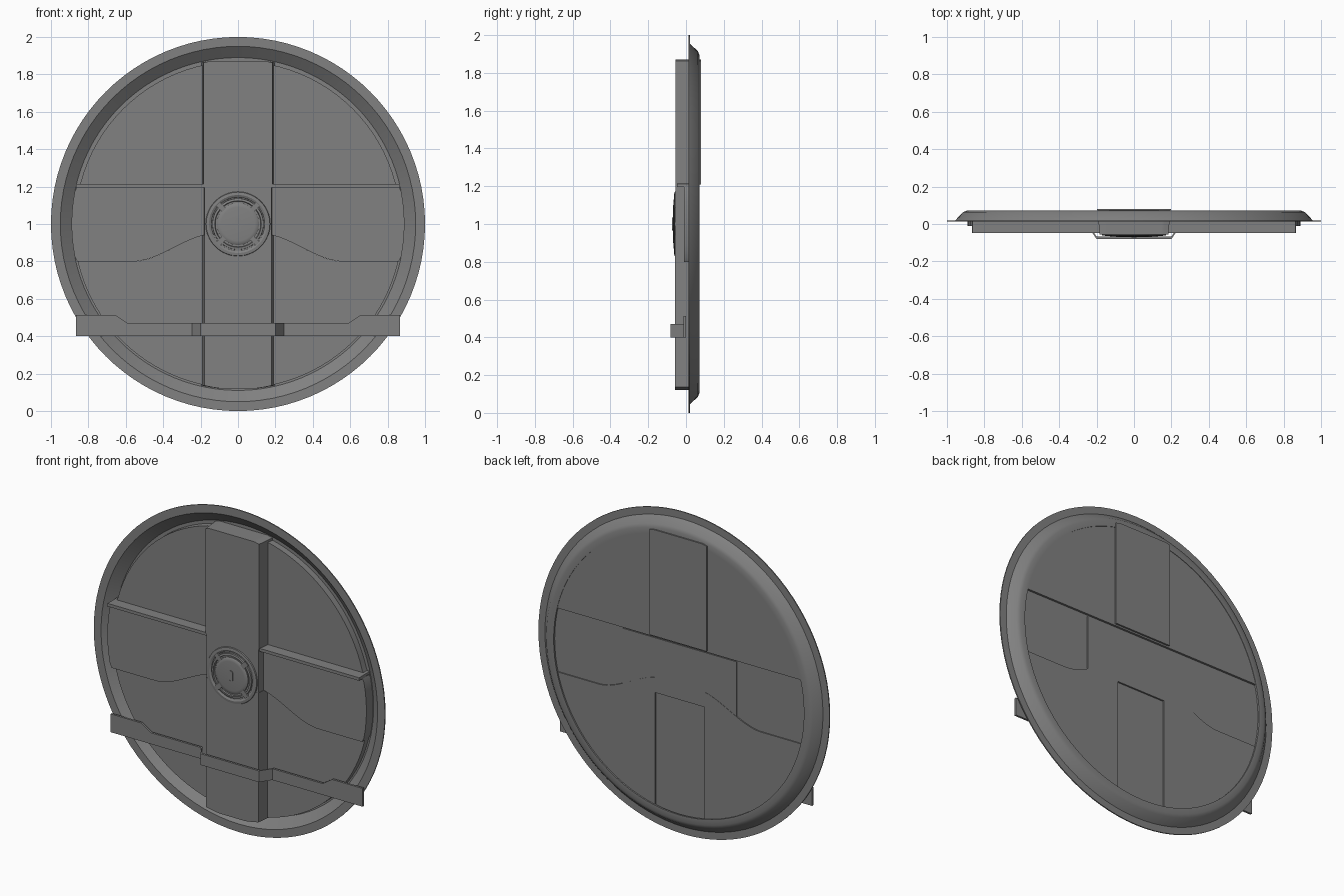
import bpy, bmesh, math

if "Cube" in bpy.data.objects:
    bpy.data.objects.remove(bpy.data.objects["Cube"])

metal = bpy.data.materials.new("grey_metal")
metal.diffuse_color = (0.22, 0.22, 0.22, 1)
metal.use_nodes = True
metal.node_tree.nodes["Principled BSDF"].inputs["Base Color"].default_value = metal.diffuse_color


def finish(name, bm, smooth=True):
    bmesh.ops.remove_doubles(bm, verts=bm.verts, dist=1e-5)
    bmesh.ops.recalc_face_normals(bm, faces=bm.faces)
    me = bpy.data.meshes.new(name)
    bm.to_mesh(me)
    bm.free()
    ob = bpy.data.objects.new(name, me)
    bpy.context.collection.objects.link(ob)
    me.materials.append(metal)
    if smooth:
        bpy.ops.object.select_all(action='DESELECT')
        bpy.context.view_layer.objects.active = ob
        ob.select_set(True)
        bpy.ops.object.shade_smooth_by_angle(angle=math.radians(30))
    return ob


def revolve(name, profile, closed=True, steps=96):
    """Spin (radius, y) points around the hatch axis at z = 1."""
    bm = bmesh.new()
    vs = [bm.verts.new((r, y, 1)) for r, y in profile]
    pairs = list(zip(vs, vs[1:])) + ([(vs[-1], vs[0])] if closed else [])
    edges = [bm.edges.new(p) for p in pairs]
    bmesh.ops.spin(bm, geom=vs + edges, cent=(0, 0, 1), axis=(0, 1, 0),
                   angle=math.tau, steps=steps)
    return finish(name, bm)


def slab(name, r, x0, x1, lo, hi, y0, y1, taper=1.0):
    """Part of a disc between x0..x1 and lo(x)..hi(x), from y0 (front) to y1."""
    n = 48
    bm = bmesh.new()
    cols = []
    for i in range(n + 1):
        # cosine spacing keeps the round ends smooth
        x = x0 + (x1 - x0) * (1 - math.cos(math.pi * i / n)) / 2
        c = math.sqrt(max(r * r - x * x, 0))
        a, b = max(lo(x), 1 - c), min(hi(x), 1 + c)
        b = max(a, b)
        cols.append([bm.verts.new(p) for p in (
            (x * taper, y0, a), (x * taper, y0, b), (x, y1, b), (x, y1, a))])
    for p, q in zip(cols, cols[1:]):
        for k in range(4):
            m = (k + 1) % 4
            bm.faces.new((p[k], p[m], q[m], q[k]))
    bm.faces.new(cols[0])
    bm.faces.new(cols[-1])
    bmesh.ops.dissolve_degenerate(bm, dist=1e-5, edges=bm.edges)
    return finish(name, bm)


def level(z):
    return lambda x: z


def sweep(x):
    """Curved lower edge of the cross band."""
    t = min(max((abs(x) - 0.12) / 0.44, 0), 1)
    return 0.95 - 0.15 * t * t * (3 - 2 * t)


# Flanged rim: thin lip, cone and inner floor
revolve("rim", [(1.0, 0.013), (0.95, 0.013), (0.89, 0.06), (0.86, 0.06),
                (0.86, 0.071), (0.895, 0.071), (0.915, 0.063), (0.955, 0.02), (1.0, 0.02)])

# Door panels
slab("upper_panel", 0.87, -0.87, 0.87, level(1.2), level(2), 0.02, 0.068)
slab("lower_panel_left", 0.88, -0.88, -0.17, level(0), sweep, 0.02, 0.062)
slab("lower_panel_right", 0.88, 0.17, 0.88, level(0), sweep, 0.02, 0.062)
slab("cross_band", 0.89, -0.89, 0.89, sweep, level(1.2), -0.011, 0.055)
slab("band_shelf", 0.89, -0.866, 0.866, level(1.195), level(1.214), -0.048, 0.055)
slab("back_plate", 0.88, -0.39, 0.39, lambda x: min(sweep(x), 0.85), level(1.19), 0.03, 0.06)

# Vertical column, in three lengths
slab("upper_column", 0.885, -0.197, 0.197, level(1.21), level(1.87), -0.055, 0.079, 0.93)
slab("lower_column", 0.885, -0.194, 0.194, level(0.12), level(0.94), -0.057, 0.05, 0.93)
slab("hub", 0.88, -0.187, 0.187, level(0.93), level(1.21), -0.055, 0.05, 0.96)

# Lock: outer collar, dished ring and central button
revolve("lock_collar", [(0.175, -0.05), (0.17, -0.061), (0.155, -0.063),
                        (0.145, -0.058), (0.14, -0.05)], steps=64)
revolve("lock_ring", [(0.138, -0.05), (0.136, -0.064), (0.124, -0.066), (0.12, -0.05)], steps=64)
revolve("lock_button", [(0.112, -0.05), (0.112, -0.062), (0.105, -0.067),
                        (0.09, -0.069), (0, -0.069)], closed=False, steps=64)

# Key slot: raised oval rim with a hollow centre
bm = bmesh.new()
loops = []
for w, y in ((0.014, -0.068), (0.014, -0.073), (0.009, -0.073), (0.009, -0.0695)):
    ring = []
    for i in range(24):
        a = math.tau * (i + 0.5) / 24
        ring.append(bm.verts.new((w * math.cos(a), y,
                                  1 + w * math.sin(a) + math.copysign(0.02, math.sin(a)))))
    loops.append(ring)
for p, q in zip(loops, loops[1:]):
    for i in range(24):
        j = (i + 1) % 24
        bm.faces.new((p[i], p[j], q[j], q[i]))
bm.faces.new(loops[-1])
finish("key_slot", bm)

# Small lugs around the lock ring
bm = bmesh.new()
for k in range(4):
    a = math.radians(45 + 90 * k)
    made = bmesh.ops.create_cube(bm, size=1)["verts"]
    for v in made:
        x, y, z = v.co.x * 0.03, v.co.y * 0.014 - 0.06, v.co.z * 0.05 + 0.125
        v.co = (x * math.cos(a) + z * math.sin(a), y, 1 - x * math.sin(a) + z * math.cos(a))
finish("lock_lugs", bm, False)

# Crossbar strap bent over the column, with taller ends
half = [(0.866, 0.0, 0.513), (0.655, 0.0, 0.513), (0.59, 0.0, 0.47),
        (0.245, 0.0, 0.47), (0.2, -0.068, 0.47)]
path = [(-x, y, z) for x, y, z in half] + half[::-1]
bm = bmesh.new()
cols = [[bm.verts.new(p) for p in ((x, y - 0.013, 0.4), (x, y - 0.013, z), (x, y, z), (x, y, 0.4))]
        for x, y, z in path]
for p, q in zip(cols, cols[1:]):
    for k in range(4):
        m = (k + 1) % 4
        bm.faces.new((p[k], p[m], q[m], q[k]))
bm.faces.new(cols[0])
bm.faces.new(cols[-1])
finish("strap", bm, False)
